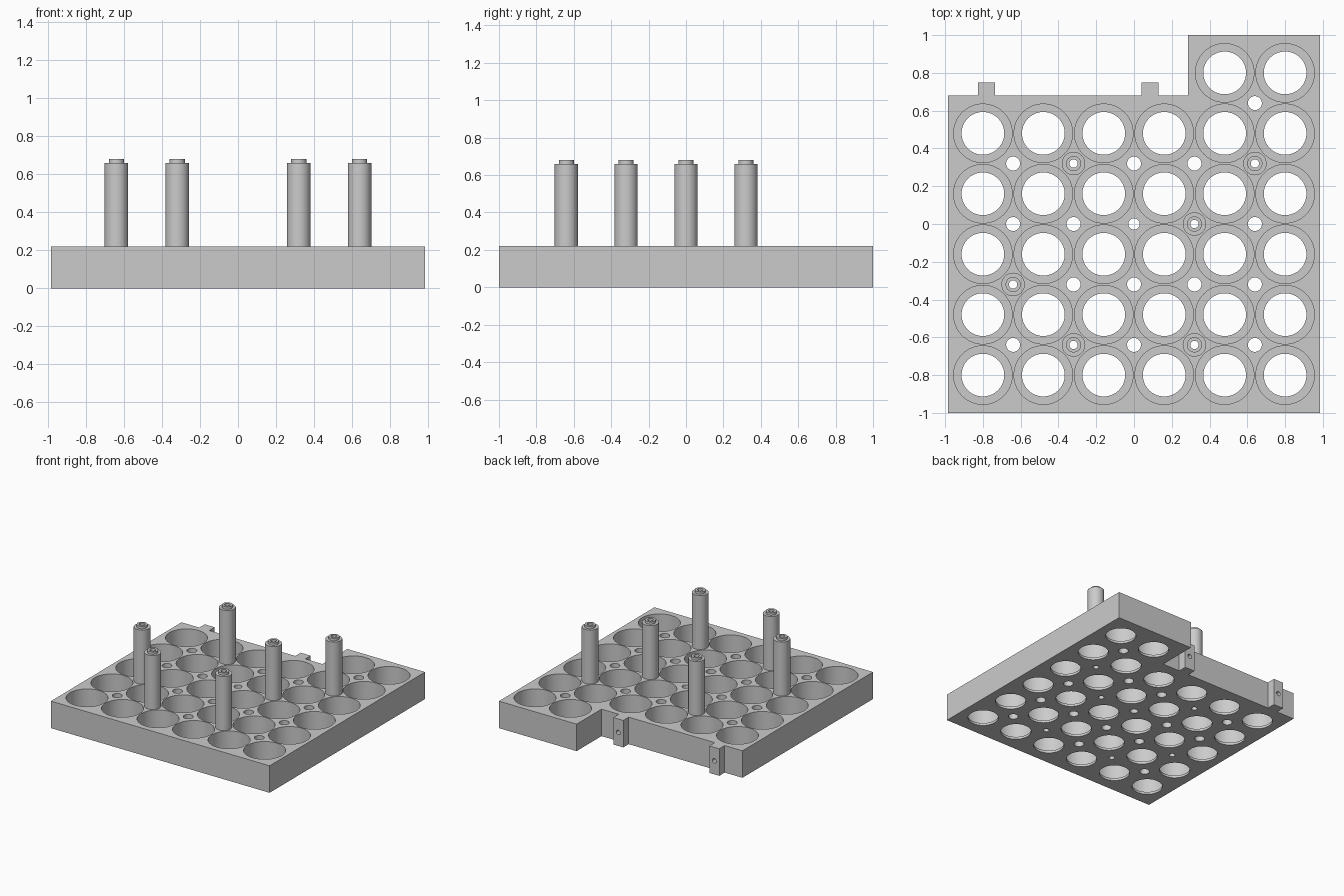
import bpy
import bmesh
import math
from mathutils import Matrix, Vector

if "Cube" in bpy.data.objects:
    bpy.data.objects.remove(bpy.data.objects["Cube"], do_unlink=True)

PITCH = 0.32      # spacing of the cell sockets
TOP = 0.22        # plate thickness

grey = bpy.data.materials.new("light_grey")
grey.use_nodes = True
grey.diffuse_color = (0.6, 0.6, 0.6, 1)
grey.node_tree.nodes["Principled BSDF"].inputs["Base Color"].default_value = (0.6, 0.6, 0.6, 1)


def lathe(bm, profile, matrix, sides, capped):
    """Turn a (radius, height) profile about the local z axis."""
    rings = []
    for r, z in profile:
        rings.append([bm.verts.new(matrix @ Vector((
            r * math.cos(2 * math.pi * i / sides),
            r * math.sin(2 * math.pi * i / sides), z))) for i in range(sides)])
    for a, b in zip(rings, rings[1:]):
        for i in range(sides):
            j = (i + 1) % sides
            bm.faces.new((a[i], a[j], b[j], b[i]))
    if capped:
        bm.faces.new(rings[0][::-1])
        bm.faces.new(rings[-1])


def finish(name, bm):
    mesh = bpy.data.meshes.new(name)
    bm.to_mesh(mesh)
    bm.free()
    mesh.materials.append(grey)
    obj = bpy.data.objects.new(name, mesh)
    bpy.context.collection.objects.link(obj)
    return obj


def shade(obj):
    bpy.ops.object.select_all(action='DESELECT')
    obj.select_set(True)
    bpy.context.view_layer.objects.active = obj
    bpy.ops.object.shade_smooth_by_angle(angle=math.radians(30))


# Grid layout, counted in half and whole pitches
sockets = [((i - 2.5) * PITCH, (j - 2.5) * PITCH)
           for i in range(6) for j in range(6) if j < 5 or i > 3]
posts = [(-1, 1), (2, 1), (1, 0), (-2, -1), (-1, -2), (1, -2)]
holes = [(i, j) for i in range(-2, 3) for j in range(-2, 2)
         if (i, j) not in posts] + [(2, 2)]

# Plate outline with the back step and two mounting tabs
outline = [(-0.985, -1), (0.985, -1), (0.985, 1), (0.285, 1), (0.285, 0.68)]
for tab_x in (0.085, -0.78):
    outline += [(tab_x + 0.045, 0.68), (tab_x + 0.045, 0.75),
                (tab_x - 0.045, 0.75), (tab_x - 0.045, 0.68)]
outline.append((-0.985, 0.68))
bm = bmesh.new()
base = bm.faces.new([bm.verts.new((x, y, 0)) for x, y in outline])
up = bmesh.ops.extrude_face_region(bm, geom=[base])["geom"]
bmesh.ops.translate(bm, vec=(0, 0, TOP),
                    verts=[v for v in up if isinstance(v, bmesh.types.BMVert)])
bmesh.ops.recalc_face_normals(bm, faces=bm.faces)
plate = finish("holder_plate", bm)

# Cutter for stepped sockets, small holes and tab screw holes
bm = bmesh.new()
for x, y in sockets:
    lathe(bm, [(0.113, -0.1), (0.113, 0.02), (0.155, 0.02), (0.155, 0.3)],
          Matrix.Translation((x, y, 0)), 64, True)
for i, j in holes + posts:
    r = 0.022 if (i, j) in posts else 0.03 if (i, j) == (0, 0) else 0.037
    lathe(bm, [(r, -0.1), (r, 0.3)],
          Matrix.Translation((i * PITCH, j * PITCH, 0)), 32, True)
for tab_x in (0.085, -0.78):
    lathe(bm, [(0.018, 0), (0.018, 0.2)],
          Matrix.Translation((tab_x, 0.65, TOP / 2)) @ Matrix.Rotation(-math.pi / 2, 4, 'X'),
          24, True)
bmesh.ops.recalc_face_normals(bm, faces=bm.faces)
cutter = finish("hole_cutter", bm)

cut = plate.modifiers.new("holes", 'BOOLEAN')
cut.operation = 'DIFFERENCE'
cut.solver = 'EXACT'
cut.object = cutter
bpy.context.view_layer.objects.active = plate
bpy.ops.object.modifier_apply(modifier="holes")
bpy.data.objects.remove(cutter, do_unlink=True)
shade(plate)

# Hollow standoff posts with a raised collar
for n, (i, j) in enumerate(posts, 1):
    bm = bmesh.new()
    lathe(bm, [(0.062, TOP), (0.062, 0.66), (0.04, 0.66),
               (0.04, 0.68), (0.022, 0.68), (0.022, TOP)],
          Matrix.Translation((i * PITCH, j * PITCH, 0)), 32, False)
    shade(finish(f"standoff_post_{n}", bm))
